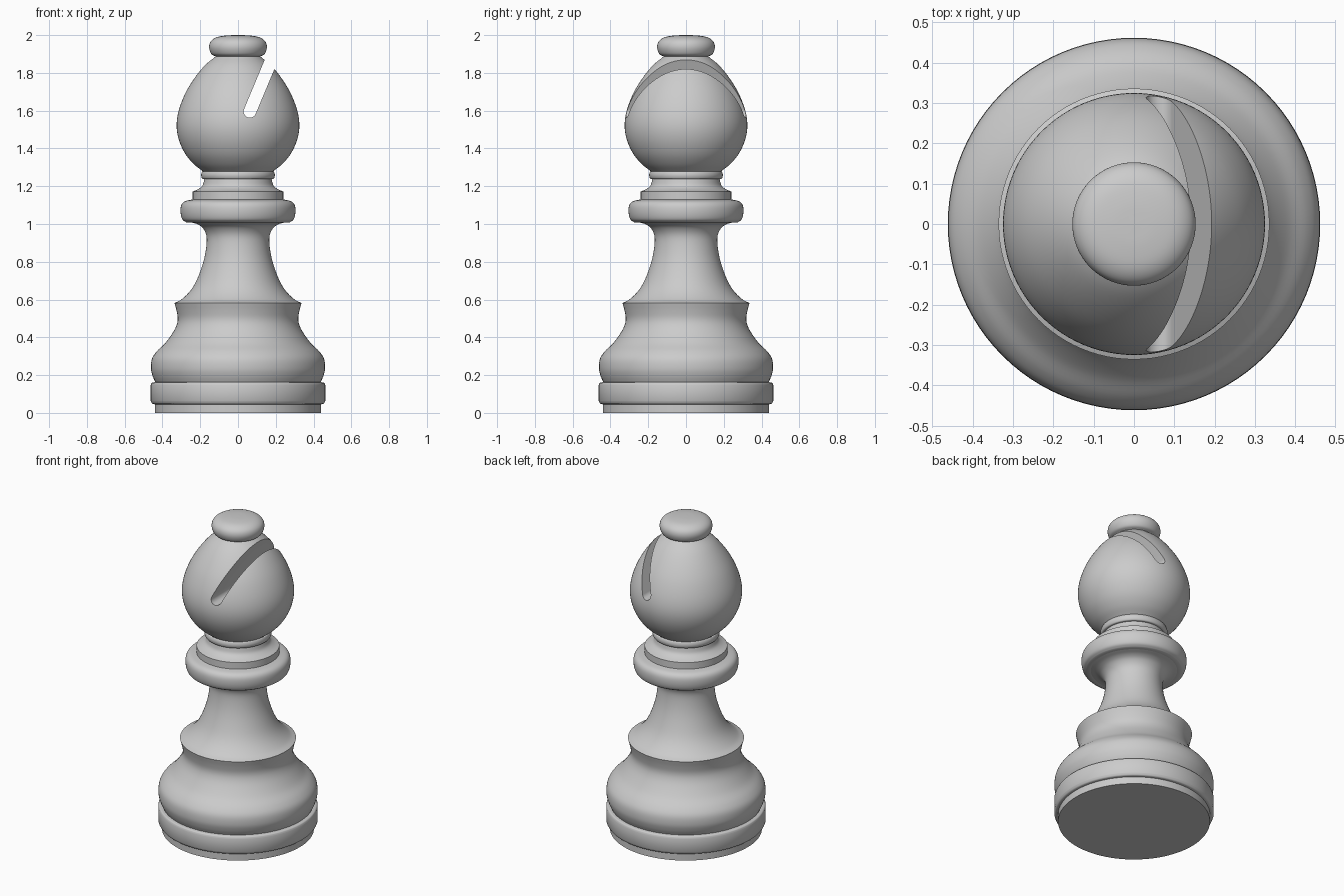
import bpy, bmesh, math
from mathutils import Vector

if "Cube" in bpy.data.objects:
    bpy.data.objects.remove(bpy.data.objects["Cube"])

SIDES = 96


def smooth_run(pts, steps=5):
    """Catmull-Rom curve through (radius, z) points."""
    p = [Vector(q) for q in pts]
    if len(p) < 3:
        return p
    p = [2 * p[0] - p[1]] + p + [2 * p[-1] - p[-2]]
    out = []
    for a, b, c, d in zip(p, p[1:], p[2:], p[3:]):
        for i in range(steps):
            t = i / steps
            out.append(0.5 * (2 * b + (c - a) * t + (2 * a - 5 * b + 4 * c - d) * t * t
                              + (3 * b - a - 3 * c + d) * t ** 3))
    return out + [p[-2]]


def lathe(name, runs):
    """Revolve smooth runs, joined by crisp corners, around z."""
    prof = []
    for run in runs:
        for v in smooth_run(run):
            if not prof or (v - prof[-1]).length > 1e-4:
                prof.append(v)
    bm = bmesh.new()
    verts = [bm.verts.new((max(v.x, 0), 0, v.y)) for v in prof]
    edges = [bm.edges.new(e) for e in zip(verts, verts[1:])]
    bmesh.ops.spin(bm, geom=verts + edges, axis=(0, 0, 1), cent=(0, 0, 0),
                   angle=2 * math.pi, steps=SIDES)
    bmesh.ops.remove_doubles(bm, verts=bm.verts, dist=1e-5)
    bmesh.ops.recalc_face_normals(bm, faces=bm.faces)
    return add_object(name, bm)


def add_object(name, bm):
    mesh = bpy.data.meshes.new(name)
    bm.to_mesh(mesh)
    bm.free()
    ob = bpy.data.objects.new(name, mesh)
    bpy.context.collection.objects.link(ob)
    return ob


# foot disc and rounded plinth ring
plinth = lathe("plinth", [
    [(0, 0), (0.44, 0)],
    [(0.44, 0), (0.44, 0.045)],
    [(0.44, 0.045), (0.454, 0.049), (0.462, 0.062)],
    [(0.462, 0.062), (0.462, 0.147)],
    [(0.462, 0.147), (0.456, 0.159), (0.438, 0.163)],
])

# bulging base, lip and flared stem
stem = lathe("stem", [
    [(0.438, 0.163), (0.452, 0.195), (0.461, 0.235), (0.456, 0.285), (0.431, 0.325),
     (0.385, 0.37), (0.345, 0.425), (0.325, 0.465), (0.319, 0.50), (0.325, 0.54), (0.336, 0.582)],
    [(0.336, 0.582), (0.30, 0.60), (0.258, 0.64), (0.225, 0.69), (0.196, 0.76),
     (0.176, 0.83), (0.166, 0.90), (0.169, 0.945), (0.188, 0.98), (0.215, 0.999), (0.25, 1.009)],
])

# collar, step and neck ring
collar = lathe("collar", [
    [(0.25, 1.009), (0.275, 1.009)],
    [(0.275, 1.009), (0.295, 1.025), (0.304, 1.06), (0.301, 1.098), (0.282, 1.12), (0.24, 1.13)],
    [(0.24, 1.13), (0.24, 1.172)],
    [(0.24, 1.172), (0.21, 1.185), (0.188, 1.204), (0.178, 1.237)],
    [(0.178, 1.237), (0.19, 1.241), (0.195, 1.259), (0.19, 1.277), (0.178, 1.28)],
])

# head with the top knob
head = lathe("head", [
    [(0, 1.278), (0.185, 1.278)],
    [(0.185, 1.278), (0.235, 1.318), (0.28, 1.373), (0.313, 1.445), (0.325, 1.52),
     (0.314, 1.60), (0.28, 1.69), (0.232, 1.77), (0.175, 1.84), (0.118, 1.887)],
    [(0.118, 1.887), (0.141, 1.90), (0.153, 1.935), (0.144, 1.967), (0.112, 1.989),
     (0.06, 1.998), (0, 2.0)],
])

# slanted round-bottomed slot cutter
R, LEAN, LENGTH = 0.033, math.radians(22.7), 0.5
along = Vector((math.sin(LEAN), 0, math.cos(LEAN)))
across = Vector((math.cos(LEAN), 0, -math.sin(LEAN)))
centre = Vector((0.063, -0.5, 1.596))
outline = [centre + R * (math.cos(a) * across - math.sin(a) * along)
           for a in (math.pi * i / 20 for i in range(21))]
outline += [centre - R * across + LENGTH * along, centre + R * across + LENGTH * along]
bm = bmesh.new()
face = bm.faces.new([bm.verts.new(v) for v in outline])
ext = bmesh.ops.extrude_face_region(bm, geom=[face])
bmesh.ops.translate(bm, vec=(0, 1, 0),
                    verts=[g for g in ext["geom"] if isinstance(g, bmesh.types.BMVert)])
bmesh.ops.recalc_face_normals(bm, faces=bm.faces)
cutter = add_object("slot_cutter", bm)
cutter.hide_render = True

mod = head.modifiers.new("slot", 'BOOLEAN')
mod.operation = 'DIFFERENCE'
mod.solver = 'EXACT'
mod.object = cutter
bpy.context.view_layer.objects.active = head
head.select_set(True)
bpy.ops.object.modifier_apply(modifier=mod.name)
bpy.data.objects.remove(cutter, do_unlink=True)

# smooth shading with crisp creases
for ob in (plinth, stem, collar, head):
    bpy.ops.object.select_all(action='DESELECT')
    ob.select_set(True)
    bpy.context.view_layer.objects.active = ob
    bpy.ops.object.shade_smooth_by_angle(angle=math.radians(35))
